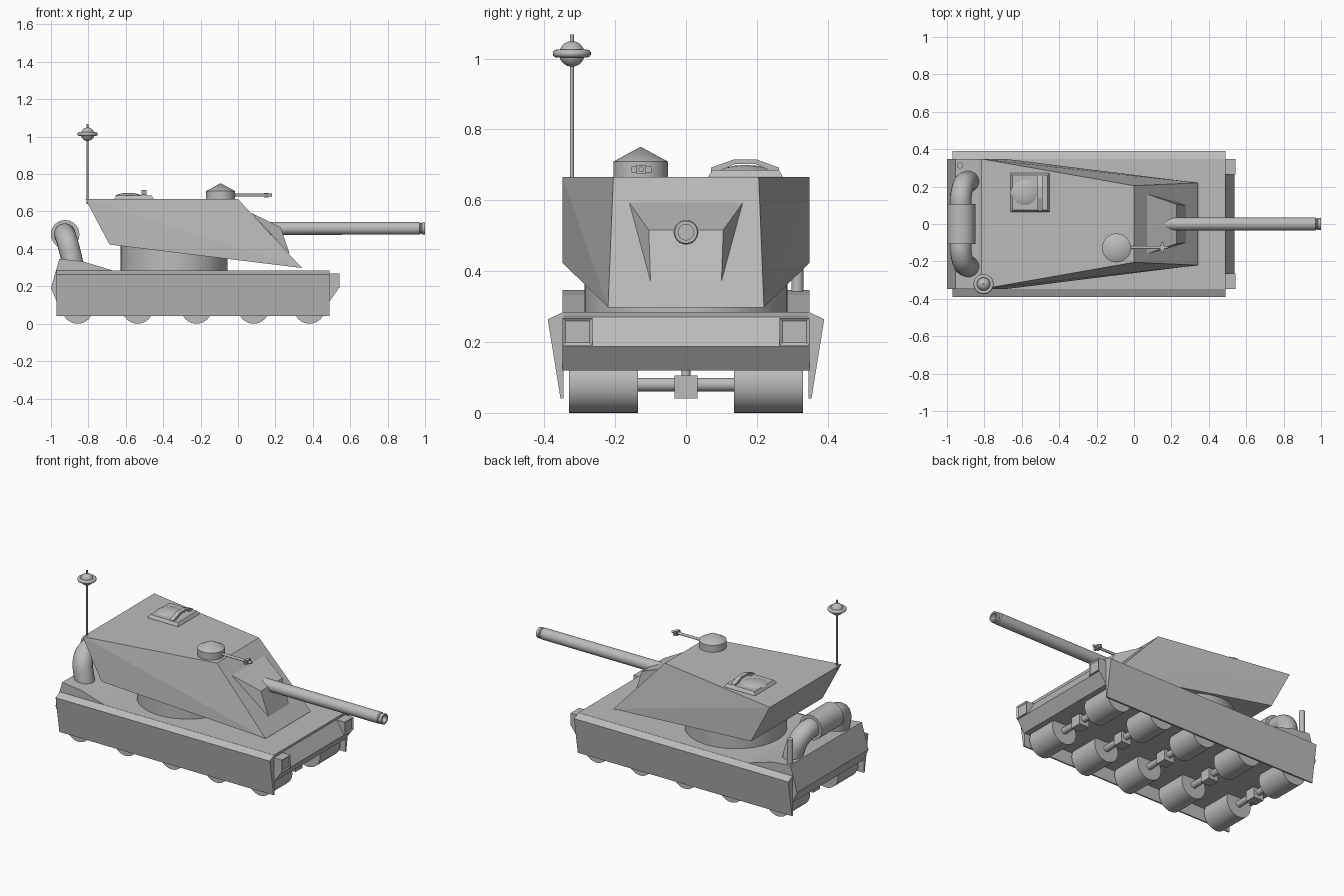
import bpy, bmesh, math
from mathutils import Vector, Matrix

if "Cube" in bpy.data.objects:
    bpy.data.objects.remove(bpy.data.objects["Cube"])

grey = bpy.data.materials.new("armour grey")
grey.diffuse_color = (0.5, 0.5, 0.5, 1)
grey.use_nodes = True
grey.node_tree.nodes["Principled BSDF"].inputs["Base Color"].default_value = grey.diffuse_color


def finish(name, bm, smooth=False):
    bmesh.ops.recalc_face_normals(bm, faces=bm.faces)
    me = bpy.data.meshes.new(name)
    bm.to_mesh(me)
    bm.free()
    me.materials.append(grey)
    ob = bpy.data.objects.new(name, me)
    bpy.context.collection.objects.link(ob)
    if smooth:
        bpy.ops.object.select_all(action='DESELECT')
        ob.select_set(True)
        bpy.context.view_layer.objects.active = ob
        bpy.ops.object.shade_smooth_by_angle(angle=math.radians(35))
    return ob


def hull_of(name, pts):
    """Convex solid around a few points."""
    bm = bmesh.new()
    for p in pts:
        bm.verts.new(p)
    bmesh.ops.convex_hull(bm, input=bm.verts)
    bmesh.ops.dissolve_limit(bm, angle_limit=0.01, verts=bm.verts, edges=bm.edges)
    return finish(name, bm)


def box(name, lo, hi):
    return hull_of(name, [(x, y, z) for x in (lo[0], hi[0])
                          for y in (lo[1], hi[1]) for z in (lo[2], hi[2])])


def prism(name, profile, place, a, b):
    """Extrude a 2D profile from a to b; place(u, v, t) maps it to 3D."""
    bm = bmesh.new()
    ends = [[bm.verts.new(place(u, v, t)) for u, v in profile] for t in (a, b)]
    n = len(profile)
    for e in ends:
        bm.faces.new(e)
    for i in range(n):
        j = (i + 1) % n
        bm.faces.new((ends[0][i], ends[0][j], ends[1][j], ends[1][i]))
    return finish(name, bm)


def lathe(name, profile, origin, axis=(0, 0, 1), seg=40):
    """Turn (radius, height) points around an axis."""
    bm = bmesh.new()
    vs = [bm.verts.new((r, 0, h)) for r, h in profile]
    es = [bm.edges.new(p) for p in zip(vs, vs[1:])]
    bmesh.ops.spin(bm, geom=vs + es, cent=(0, 0, 0), axis=(0, 0, 1),
                   angle=2 * math.pi, steps=seg)
    bmesh.ops.remove_doubles(bm, verts=bm.verts, dist=1e-5)
    rot = Vector((0, 0, 1)).rotation_difference(Vector(axis)).to_matrix().to_4x4()
    bm.transform(Matrix.Translation(origin) @ rot)
    return finish(name, bm, True)


def rod(name, a, b, r, seg=32):
    d = Vector(b) - Vector(a)
    return lathe(name, [(0, 0), (r, 0), (r, d.length), (0, d.length)], a, d.normalized(), seg)


def tube(name, pts, r):
    """Round pipe along a smooth path."""
    cu = bpy.data.curves.new(name, 'CURVE')
    cu.dimensions = '3D'
    cu.bevel_depth, cu.bevel_resolution, cu.use_fill_caps = r, 6, True
    sp = cu.splines.new('BEZIER')
    sp.bezier_points.add(len(pts) - 1)
    for bp, p in zip(sp.bezier_points, pts):
        bp.co = p
        bp.handle_left_type = bp.handle_right_type = 'AUTO'
    cu.materials.append(grey)
    ob = bpy.data.objects.new(name, cu)
    bpy.context.collection.objects.link(ob)
    return ob


# Hull with raised engine deck, and hanging side skirts
prism("hull", [(-0.97, 0.12), (-1.0, 0.19), (-0.955, 0.347), (-0.83, 0.333), (-0.67, 0.285),
               (0.49, 0.285), (0.487, 0.27), (0.537, 0.187), (0.49, 0.12)],
      lambda u, v, t: (u, t, v), -0.348, 0.348)
for s, side in ((-1, "right"), (1, "left")):
    prism(side + "_skirt", [(0.346, 0.285), (0.39, 0.264), (0.354, 0.04), (0.345, 0.04)],
          lambda u, v, t: (t, s * u, v), -0.97, 0.49)

    # Headlight housing with an inset square lens
    bm = bmesh.new()
    m = Matrix.Translation((0.516, s * 0.306, 0.229)) @ Matrix.Diagonal((0.054, 0.084, 0.078, 1))
    bmesh.ops.create_cube(bm, size=1, matrix=m)
    front = [f for f in bm.faces if f.calc_center_median().x > 0.54]
    bmesh.ops.inset_region(bm, faces=front, thickness=0.012)
    bmesh.ops.translate(bm, verts=front[0].verts, vec=(-0.006, 0, 0))
    finish(side + "_headlight", bm)

    # Exhaust elbow
    tube(side + "_exhaust_pipe", [(-0.925, s * 0.08, 0.478), (-0.925, s * 0.15, 0.475),
                                  (-0.912, s * 0.207, 0.435), (-0.892, s * 0.226, 0.36),
                                  (-0.878, s * 0.226, 0.29)], 0.057)

# Running gear
for i, x in enumerate((-0.858, -0.537, -0.222, 0.083, 0.382)):
    rod(f"axle_{i}", (x, -0.2, 0.08), (x, 0.2, 0.08), 0.019, 20)
    box(f"gearbox_{i}", (x - 0.033, -0.033, 0.04), (x + 0.033, 0.033, 0.106))
    rod(f"gearbox_post_{i}", (x, 0, 0.1), (x, 0, 0.125), 0.013, 16)
    for s, side in ((-1, "right"), (1, "left")):
        rod(f"{side}_wheel_{i}", (x, s * 0.135, 0.083), (x, s * 0.33, 0.083), 0.083, 40)

# Muffler and vent post
rod("muffler", (-0.924, -0.106, 0.478), (-0.924, 0.106, 0.478), 0.076)
rod("vent_post", (-0.93, 0.314, 0.31), (-0.93, 0.314, 0.49), 0.017, 20)

# Turret
rod("turret_ring", (-0.341, 0, 0.28), (-0.341, 0, 0.42), 0.286, 64)
sides = (-1, 1)
hull_of("turret", [p for s in sides for p in (
    (-0.815, s * 0.348, 0.666), (0.0, s * 0.205, 0.666),
    (-0.687, s * 0.348, 0.423), (0.342, s * 0.22, 0.298))])
hull_of("gun_mantlet", [p for s in sides for p in (
    (0.07, s * 0.16, 0.593), (0.228, s * 0.105, 0.516), (0.277, s * 0.1, 0.371))])
lathe("gun_barrel", [(0, 0), (0.035, 0), (0.034, 0.87), (0.029, 0.875), (0.029, 0.88),
                     (0.032, 0.883), (0.032, 0.9), (0.022, 0.9), (0.022, 0.86), (0, 0.86)],
      (0.1, 0, 0.51), (1, 0, 0))

# Cupola with machine gun
lathe("cupola", [(0, 0), (0.077, 0), (0.077, 0.05), (0, 0.092)], (-0.093, -0.128, 0.659))
rod("machine_gun", (-0.05, -0.126, 0.687), (0.183, -0.126, 0.687), 0.008, 16)
box("machine_gun_sleeve", (0.14, -0.139, 0.674), (0.162, -0.113, 0.7))
box("machine_gun_crossbar", (0.145, -0.154, 0.679), (0.157, -0.098, 0.695))

# Roof hatch: bevelled plate, low dome and arched handle
hull_of("hatch_plate", [(-0.556 + a * w, 0.168 + b * w, z) for a in sides for b in sides
                        for w, z in ((0.104, 0.66), (0.104, 0.669), (0.094, 0.686))])
lathe("hatch_dome", [(0.075, 0.682), (0.06, 0.69), (0.035, 0.697), (0, 0.7)], (-0.585, 0.168, 0))
prism("hatch_handle", [(0.07, 0.68), (0.07, 0.692), (0.135, 0.715), (0.2, 0.715), (0.262, 0.692),
                       (0.262, 0.68), (0.245, 0.68), (0.197, 0.702), (0.138, 0.702), (0.087, 0.68)],
      lambda u, v, t: (t, u, v), -0.516, -0.49)

# Antenna with ringed ball
ax, ay = -0.804, -0.322
rod("antenna_rod", (ax, ay, 0.64), (ax, ay, 1.068), 0.0055, 12)
ring = [2 * math.pi * k / 16 for k in range(17)]
lathe("antenna_ball", [(0.036 * math.sin(t / 2), -0.036 * math.cos(t / 2)) for t in ring],
      (ax, ay, 1.013), seg=32)
lathe("antenna_ring", [(0.043 + 0.011 * math.cos(t), 0.011 * math.sin(t)) for t in ring],
      (ax, ay, 1.014), seg=32)
